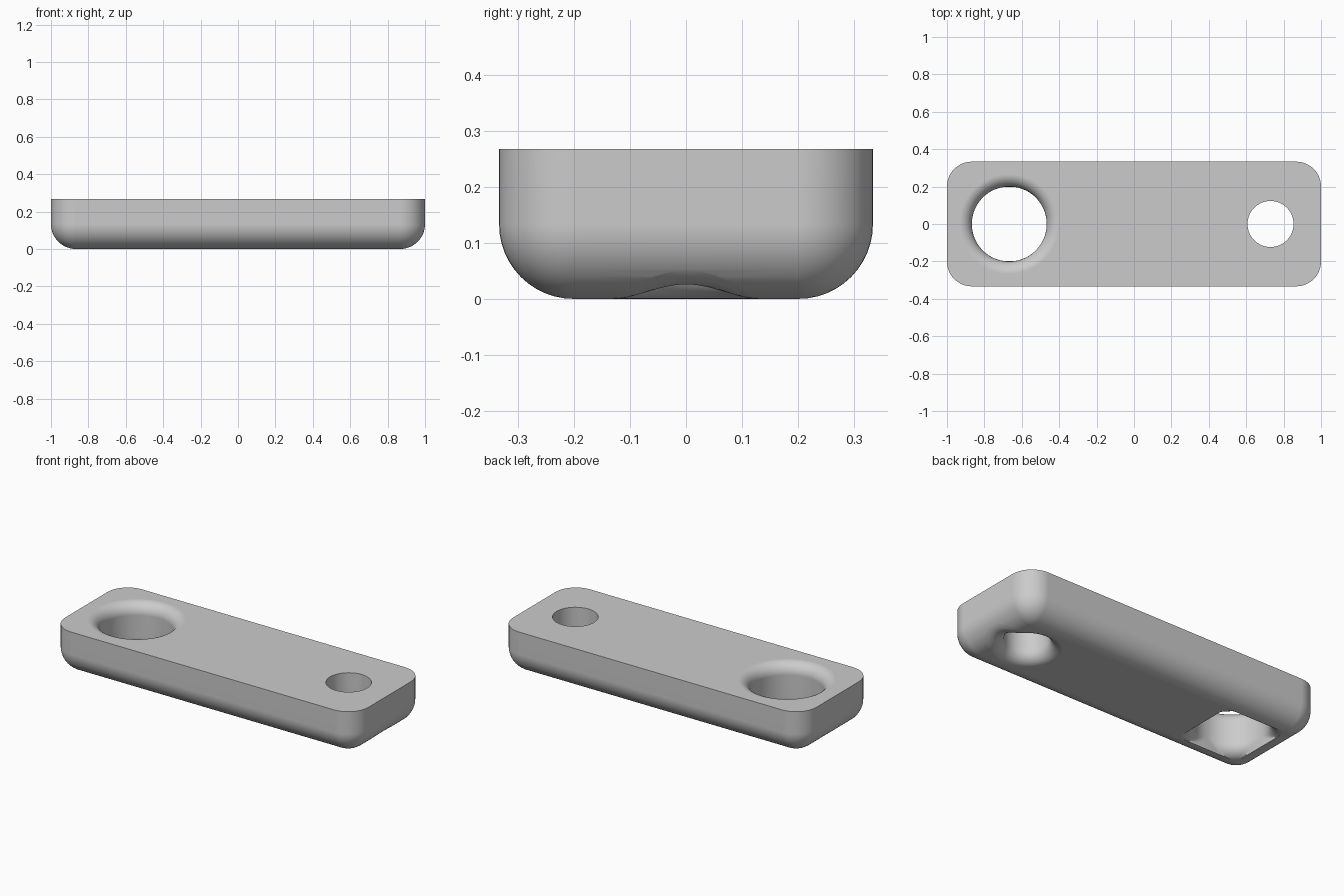
import bpy
import bmesh
from math import sin, cos, asin, pi, sqrt, tau

cube = bpy.data.objects.get("Cube")
if cube:
    bpy.data.objects.remove(cube, do_unlink=True)

HALF_X, HALF_Y, HEIGHT = 1.0, 1 / 3, 0.267
ROUND = 0.133          # outer corner and bottom edge radius
BALL = ROUND / 2       # radius of the hole edge rounding
STEPS = 12
SEGS = 96
BIG_X, BIG_R = -0.667, 0.2
SMALL_X, SMALL_R = 0.73, 0.123


def make_object(name, rings):
    """Skin a stack of equal closed rings, with a cap at both ends."""
    bm = bmesh.new()
    loops = [[bm.verts.new(p) for p in ring] for ring in rings]
    n = len(loops[0])
    for low, high in zip(loops, loops[1:]):
        for i in range(n):
            j = (i + 1) % n
            bm.faces.new((low[i], low[j], high[j], high[i]))
    bm.faces.new(loops[0][::-1])
    bm.faces.new(loops[-1])
    bmesh.ops.remove_doubles(bm, verts=bm.verts, dist=1e-5)
    bmesh.ops.recalc_face_normals(bm, faces=bm.faces)
    mesh = bpy.data.meshes.new(name)
    bm.to_mesh(mesh)
    bm.free()
    obj = bpy.data.objects.new(name, mesh)
    bpy.context.collection.objects.link(obj)
    return obj


def rounded_rectangle(radius, z):
    points = []
    for k, (sx, sy) in enumerate(((1, 1), (-1, 1), (-1, -1), (1, -1))):
        for i in range(STEPS + 1):
            a = (k + i / STEPS) * pi / 2
            points.append((sx * (HALF_X - ROUND) + radius * cos(a),
                           sy * (HALF_Y - ROUND) + radius * sin(a), z))
    return points


def lathe(name, centre, profile, limit=None):
    """Turn profile(angle) about a vertical axis; limit squares off the low part."""
    columns = []
    for i in range(SEGS):
        a = tau * i / SEGS
        column = []
        for rho, z in profile(a):
            x, y = rho * cos(a), rho * sin(a)
            if limit and z < HEIGHT / 2:
                x = max(-limit, min(limit, x))
                y = max(-limit, min(limit, y))
            column.append((centre + x, y, z))
        columns.append(column)
    return make_object(name, list(zip(*columns)))


def big_profile(angle):
    arc = [i / STEPS * pi / 2 for i in range(STEPS + 1)]
    edge = BIG_R + BALL
    low = [(edge - BALL * sin(t), BALL - BALL * cos(t)) for t in arc]
    high = [(edge - BALL * cos(t), HEIGHT - BALL + BALL * sin(t)) for t in arc]
    return [(edge, -0.05)] + low + high + [(edge, HEIGHT + 0.05)]


def small_profile(angle):
    # the edge rounding rides up where it meets the rounded end
    edge = SMALL_R + BALL
    dx = max(0, SMALL_X + edge * cos(angle) - (HALF_X - ROUND))
    zc = ROUND - sqrt(BALL ** 2 - dx ** 2)
    tilt = asin(dx / BALL) * cos(angle)
    points = []
    for i in range(STEPS + 1):
        t = tilt - (tilt + pi / 2) * i / STEPS
        points.append((edge + BALL * sin(t), zc - BALL * cos(t)))
    rho, z = points[0]
    outer = rho + 0.02 * cos(tilt)
    skirt = [(outer, -0.05), (outer, z + 0.02 * sin(tilt) - 0.003)]
    return skirt + points + [(SMALL_R, HEIGHT + 0.05)]


# Block with rounded corners and a rounded bottom edge
rings = []
for i in range(STEPS + 1):
    t = i / STEPS * pi / 2
    rings.append(rounded_rectangle(ROUND * sin(t), ROUND * (1 - cos(t))))
rings.append(rounded_rectangle(ROUND, HEIGHT))
block = make_object("drilled_block", rings)

# Material
grey = bpy.data.materials.new("plain_grey")
grey.use_nodes = True
colour = (0.6, 0.6, 0.6, 1)
grey.diffuse_color = colour
grey.node_tree.nodes["Principled BSDF"].inputs["Base Color"].default_value = colour
block.data.materials.append(grey)

# Two through holes
cutters = [lathe("large_hole_cutter", BIG_X, big_profile, BIG_R - 0.001),
           lathe("small_hole_cutter", SMALL_X, small_profile)]
bpy.ops.object.select_all(action='DESELECT')
bpy.context.view_layer.objects.active = block
block.select_set(True)
for cutter in cutters:
    cutter.hide_render = True
    cutter.data.materials.append(grey)
    mod = block.modifiers.new("hole", 'BOOLEAN')
    mod.operation = 'DIFFERENCE'
    mod.solver = 'EXACT'
    mod.object = cutter
    bpy.ops.object.modifier_apply(modifier=mod.name)
    bpy.data.objects.remove(cutter, do_unlink=True)

# Smooth rounded faces, crisp top edge
bpy.ops.object.shade_smooth_by_angle(angle=pi / 6)
normals = block.modifiers.new("even_shading", 'WEIGHTED_NORMAL')
normals.keep_sharp = True
